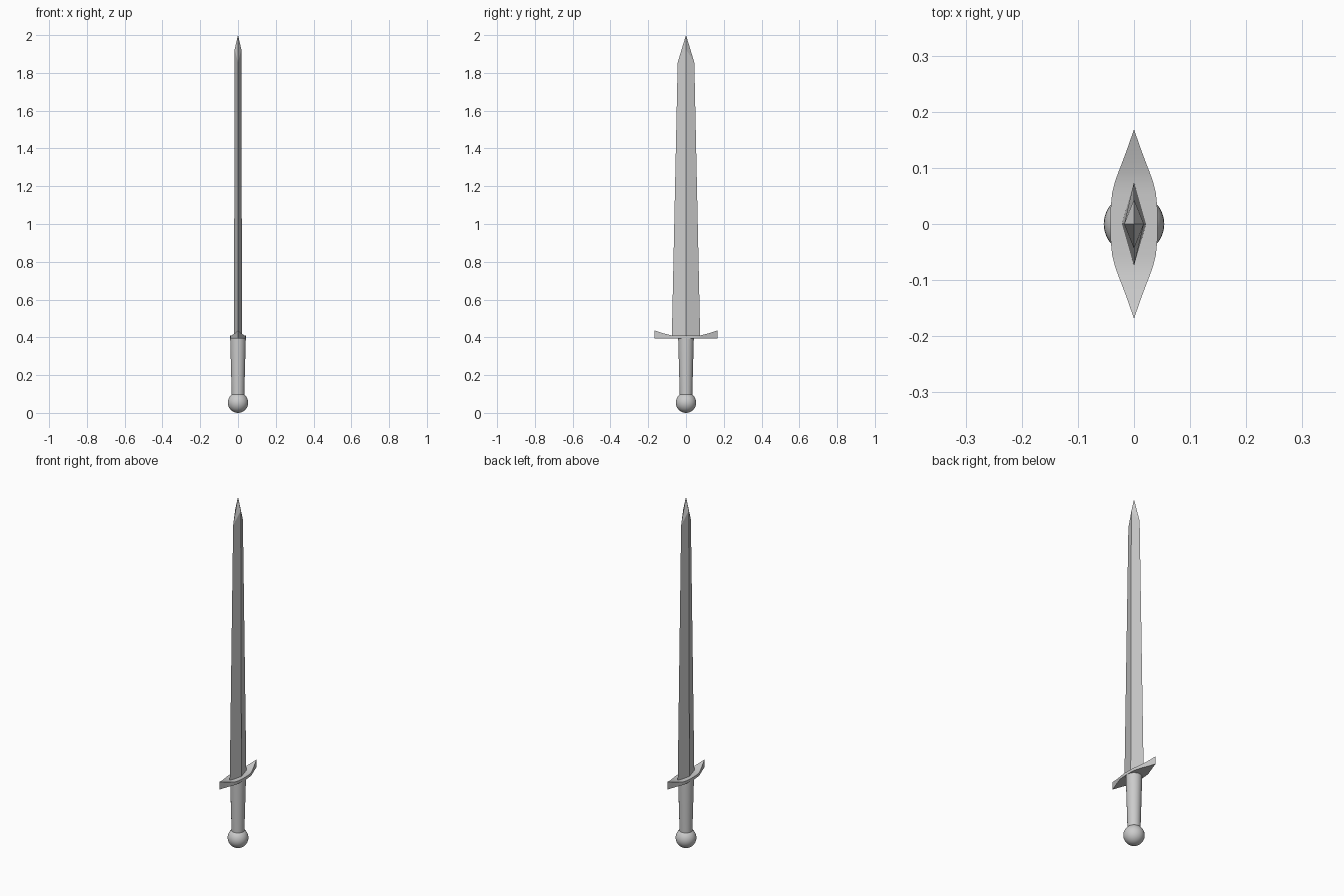
import bpy, bmesh
from math import pi, sin

if "Cube" in bpy.data.objects:
    bpy.data.objects.remove(bpy.data.objects["Cube"])


def loft(name, rings):
    """Skin a stack of equal-sized closed rings and cap both ends."""
    bm = bmesh.new()
    rows = [[bm.verts.new(p) for p in ring] for ring in rings]
    n = len(rows[0])
    for a, b in zip(rows, rows[1:]):
        for i in range(n):
            j = (i + 1) % n
            bm.faces.new((a[i], a[j], b[j], b[i]))
    bm.faces.new(rows[0])
    bm.faces.new(rows[-1])
    bmesh.ops.remove_doubles(bm, verts=bm.verts, dist=1e-5)
    bmesh.ops.recalc_face_normals(bm, faces=bm.faces)
    mesh = bpy.data.meshes.new(name)
    bm.to_mesh(mesh)
    bm.free()
    obj = bpy.data.objects.new(name, mesh)
    bpy.context.collection.objects.link(obj)
    return obj


def smooth(obj, angle):
    bpy.ops.object.select_all(action='DESELECT')
    bpy.context.view_layer.objects.active = obj
    obj.select_set(True)
    bpy.ops.object.shade_smooth_by_angle(angle=angle)


def diamond(x, y, z_ridge, z_edge):
    return [(x, 0, z_ridge), (0, y, z_edge), (-x, 0, z_ridge), (0, -y, z_edge)]


# Blade: tapered diamond section with the ridge shoulder above the edge shoulder
tip = (0, 0, 2.0)
bm_blade = loft("blade", [diamond(0.0215, 0.075, 0.40, 0.40),
                          diamond(0.0175, 0.044, 1.925, 1.855),
                          diamond(0.0002, 0.0002, 2.0, 2.0)])

# Crossguard: flat underside, pointed plan, top sweeping up to the tips
half = [(0, 0.042), (0.03, 0.0415), (0.055, 0.039), (0.075, 0.034),
        (0.092, 0.028), (0.11, 0.021), (0.13, 0.0135), (0.15, 0.0065), (0.168, 0.0002)]
stations = [(-y, w) for y, w in half[:0:-1]] + half


def guard_ring(y, w):
    t = max(0.0, (abs(y) - 0.065) / 0.103)
    top = 0.409 + 0.028 * t ** 1.3
    return [(-w, y, 0.393), (w, y, 0.393), (w, y, top), (-w, y, top)]


guard = loft("crossguard", [guard_ring(y, w) for y, w in stations])
smooth(guard, pi / 6)

# Grip: round, widening towards the guard
bpy.ops.mesh.primitive_cone_add(vertices=32, radius1=0.033, radius2=0.0415,
                                depth=0.31, location=(0, 0, 0.245))
grip = bpy.context.object
grip.name = "grip"
smooth(grip, pi / 6)

# Pommel: ball at the foot
bpy.ops.mesh.primitive_uv_sphere_add(segments=32, ring_count=16, radius=0.054,
                                     location=(0, 0, 0.054))
pommel = bpy.context.object
pommel.name = "pommel"
smooth(pommel, pi / 6)
